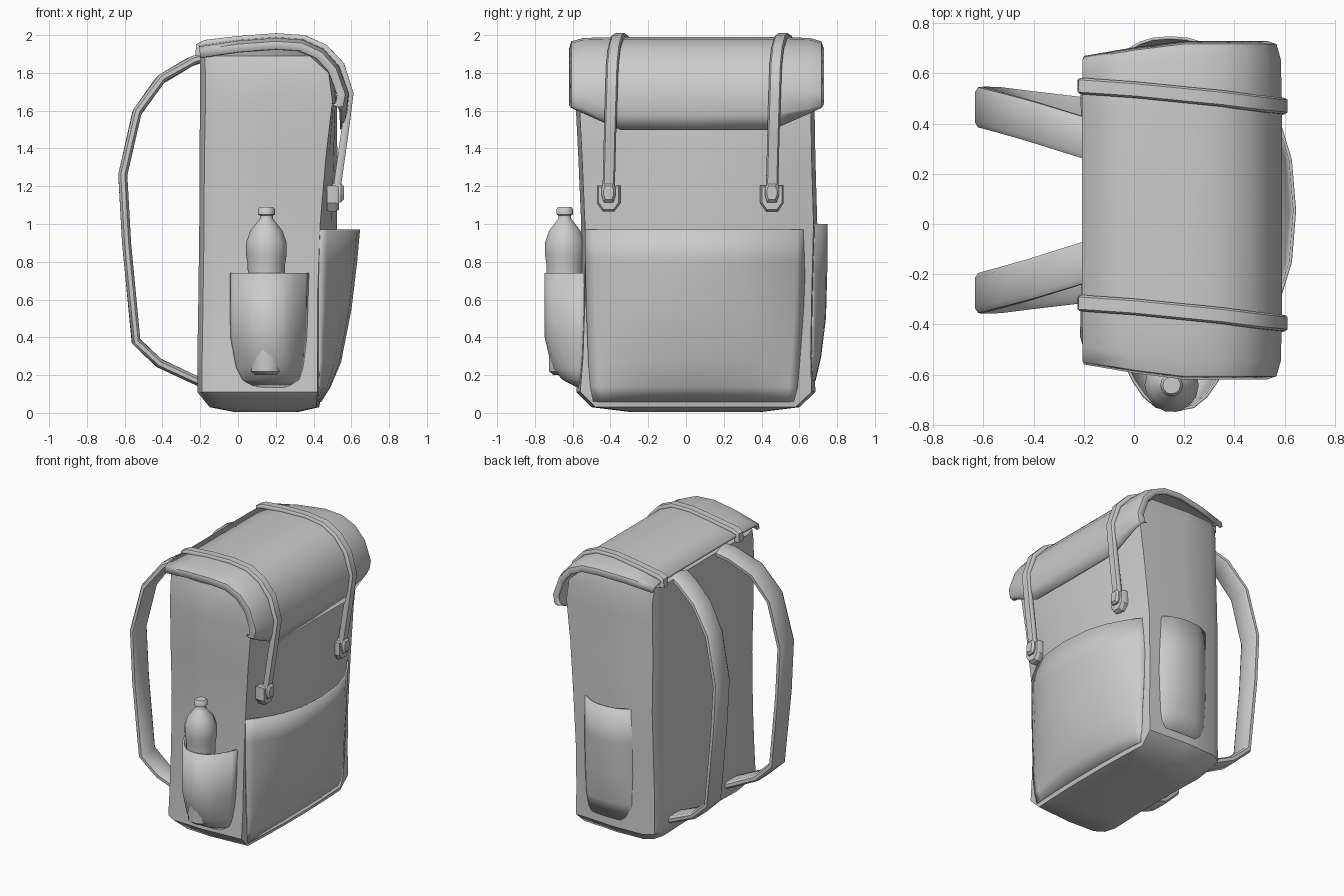
import bpy, math
from mathutils import Vector

if "Cube" in bpy.data.objects:
    bpy.data.objects.remove(bpy.data.objects["Cube"])


def make(name, verts, faces, angle=40, thick=0):
    me = bpy.data.meshes.new(name)
    me.from_pydata([tuple(v) for v in verts], [], faces)
    ob = bpy.data.objects.new(name, me)
    bpy.context.collection.objects.link(ob)
    bpy.ops.object.select_all(action='DESELECT')
    ob.select_set(True)
    bpy.context.view_layer.objects.active = ob
    bpy.ops.object.mode_set(mode='EDIT')
    bpy.ops.mesh.select_all(action='SELECT')
    bpy.ops.mesh.normals_make_consistent(inside=False)
    bpy.ops.object.mode_set(mode='OBJECT')
    if thick:
        m = ob.modifiers.new("thickness", 'SOLIDIFY')
        m.thickness = thick
        m.offset = 0
    bpy.ops.object.shade_smooth_by_angle(angle=math.radians(angle))
    return ob


def loft(name, rings, closed=True, caps=True, angle=40, thick=0):
    n = len(rings[0])
    verts = [v for r in rings for v in r]
    faces = []
    for i in range(len(rings) - 1):
        for j in range(n if closed else n - 1):
            k = (j + 1) % n
            faces.append((i * n + j, i * n + k, (i + 1) * n + k, (i + 1) * n + j))
    if closed and caps:
        faces.append(tuple(range(n)))
        faces.append(tuple(range((len(rings) - 1) * n, len(rings) * n)))
    return make(name, verts, faces, angle, thick)


def strap(name, path, width, thick):
    # ribbon with an eight-sided section, its width lying along y
    pts = [Vector(p) for p in path]
    sec = [(-1, -.45), (-.75, -1), (.75, -1), (1, -.45), (1, .45), (.75, 1), (-.75, 1), (-1, .45)]
    rings = []
    for i, p in enumerate(pts):
        a = (p - pts[max(i - 1, 0)]).normalized()
        b = (pts[min(i + 1, len(pts) - 1)] - p).normalized()
        t = (a + b).normalized()
        w = (Vector((0, 1, 0)) - t * t.y).normalized()
        nrm = t.cross(w)
        rings.append([p + w * (u * width / 2) + nrm * (v * thick / 2) for u, v in sec])
    return loft(name, rings)


def pocket(name, rows, axis, power):
    # bulging open-topped sheet; row = z, near edge, far edge, base depth, outer depth
    cols = [-1, -.92, -.8, -.6, -.35, 0, .35, .6, .8, .92, 1]
    rings = []
    for z, a, b, base, out in rows:
        ring = []
        for t in cols:
            u = (a + b) / 2 + (b - a) / 2 * t
            d = base + (out - base) * (1 - abs(t) ** power)
            ring.append((d, u, z) if axis == 'x' else (u, d, z))
        rings.append(ring)
    return loft(name, rings, closed=False, thick=0.012)


# Main bag: bulged front panel with crisp edges, rounded back corners
body_rows = [  # z, back x, front corner x, front middle x, y min, y max
    (.005, -.02, .30, .32, -.30, .40), (.03, -.15, .415, .43, -.50, .60),
    (.11, -.215, .42, .45, -.58, .685), (.3, -.215, .42, .48, -.565, .68),
    (.6, -.21, .42, .51, -.555, .685), (1.0, -.205, .435, .53, -.555, .695),
    (1.35, -.205, .465, .53, -.57, .685), (1.65, -.20, .50, .525, -.585, .68),
    (1.8, -.20, .48, .51, -.58, .68), (1.89, -.20, .38, .42, -.56, .66),
    (1.92, -.15, .30, .33, -.45, .55)]
rings = []
for z, xb, xc, xm, y0, y1 in body_rows:
    yc, h, L = (y0 + y1) / 2, (y1 - y0) / 2, xc - xb
    half = [(xc + (xm - xc) * (1 - t * t), t * (h - .02)) for t in (.25, .6, .85, 1)]
    half += [(xb + L * .5, h), (xb + L * .15, h - .01), (xb + L * .04, h - .05),
             (xb, h - .13), (xb + .01, h * .3)]
    ring = [(x, yc + y, z) for x, y in half] + [(x, yc - y, z) for x, y in reversed(half)]
    rings.append(ring)
loft("bag_body", rings)

# Flap over the top, rolled down the front with tucked side edges
flap_profile = [(-.205, 1.935), (0, 1.965), (.2, 1.98), (.34, 1.97), (.45, 1.92),
                (.53, 1.83), (.58, 1.69), (.57, 1.58), (.55, 1.5)]
cols = [(-1, .055), (-.985, .02), (-.9, .005), (-.6, 0), (0, 0), (.6, 0), (.9, .005), (.985, .02), (1, .055)]
rings = []
for i, (x, z) in enumerate(flap_profile):
    a, b = flap_profile[max(i - 1, 0)], flap_profile[min(i + 1, len(flap_profile) - 1)]
    t = Vector((b[0] - a[0], b[1] - a[1])).normalized()
    h = (.605, .64, .665, .665, .665, .665, .665, .665, .665)[i]
    ring = []
    for s, inset in cols:
        lift = .12 * max(0, (abs(s) - .6) / .4) * (0, .4, 1)[max(0, i - 6)]
        ring.append((x + t.y * inset, .055 + s * h, z - t.x * inset + lift))
    rings.append(ring)
loft("top_flap", rings, closed=False, thick=.02)

# Closing straps over the flap, each with a buckle
for side, dy in (("rear", 0), ("front", -.865)):
    path = [(-.205, .55, 1.89), (-.205, .55, 1.94), (-.17, .547, 1.955), (0, .535, 1.975),
            (.2, .515, 1.99), (.35, .50, 1.98), (.46, .485, 1.93), (.545, .475, 1.84),
            (.592, .47, 1.69), (.565, .463, 1.48), (.525, .456, 1.2), (.52, .455, 1.14)]
    strap(side + "_closing_strap", [(x, y + dy, z) for x, y, z in path], .065, .04)
    yb = .455 + dy
    outline = [(-.03, 1.065), (.03, 1.065), (.062, 1.11), (.062, 1.205),
               (-.062, 1.205), (-.062, 1.11)]
    loft(side + "_buckle", [[(x, yb + y * s, 1.14 + (z - 1.14) * s) for y, z in outline]
                            for x, s in ((.47, .95), (.515, 1), (.535, .85))], angle=30)
    clip = [(-.025, 1.115), (.025, 1.115), (.037, 1.15), (.037, 1.19), (.025, 1.215),
            (-.025, 1.215), (-.037, 1.19), (-.037, 1.15)]
    loft(side + "_buckle_clip", [[(x, yb + y * s, 1.165 + (z - 1.165) * s) for y, z in clip]
                                 for x, s in ((.50, 1), (.545, 1), (.56, .7))], angle=30)

# Shoulder straps, mirrored about the bag's middle
shoulder = [(-.17, .335, 1.885), (-.25, .36, 1.86), (-.41, .41, 1.765), (-.535, .445, 1.59),
            (-.61, .465, 1.26), (-.59, .467, .9), (-.54, .465, .38), (-.42, .45, .265),
            (-.25, .43, .185), (-.17, .42, .15)]
for side, m in (("rear", 1), ("front", -1)):
    strap(side + "_shoulder_strap", [(x, .095 + m * (y - .095), z) for x, y, z in shoulder], .16, .048)

# Large pocket on the main panel
pocket("main_pocket", [(.97, -.53, .635, .43, .64), (.8, -.53, .63, .43, .625),
                       (.55, -.525, .62, .43, .595), (.27, -.515, .6, .43, .54),
                       (.14, -.505, .59, .425, .485), (.06, -.49, .57, .42, .435)], 'x', 2.4)

# Bottle pocket and the flatter pocket on the opposite side
pocket("bottle_pocket", [(.74, -.04, .37, -.54, -.742), (.4, -.04, .36, -.54, -.742),
                         (.24, -.01, .34, -.55, -.705), (.18, .02, .32, -.56, -.65),
                         (.14, .07, .26, -.56, -.575)], 'y', 2.5)
pocket("flat_side_pocket", [(1.0, -.055, .345, .665, .742), (.75, -.055, .345, .665, .742),
                            (.5, -.05, .34, .665, .735), (.3, -.04, .33, .665, .71),
                            (.17, -.02, .31, .66, .68)], 'y', 2.5)

# Drink bottle
bottle = [(.06, .2), (.085, .22), (.09, .5), (.098, .75), (.1, .79), (.108, .84), (.108, .9),
          (.085, .965), (.045, 1.015), (.034, 1.03), (.034, 1.045), (.045, 1.05), (.045, 1.078), (.035, 1.09)]
loft("bottle", [[(.15 + r * math.cos(k * math.pi / 7), -.642 + r * math.sin(k * math.pi / 7), z)
                 for k in range(14)] for r, z in bottle])
